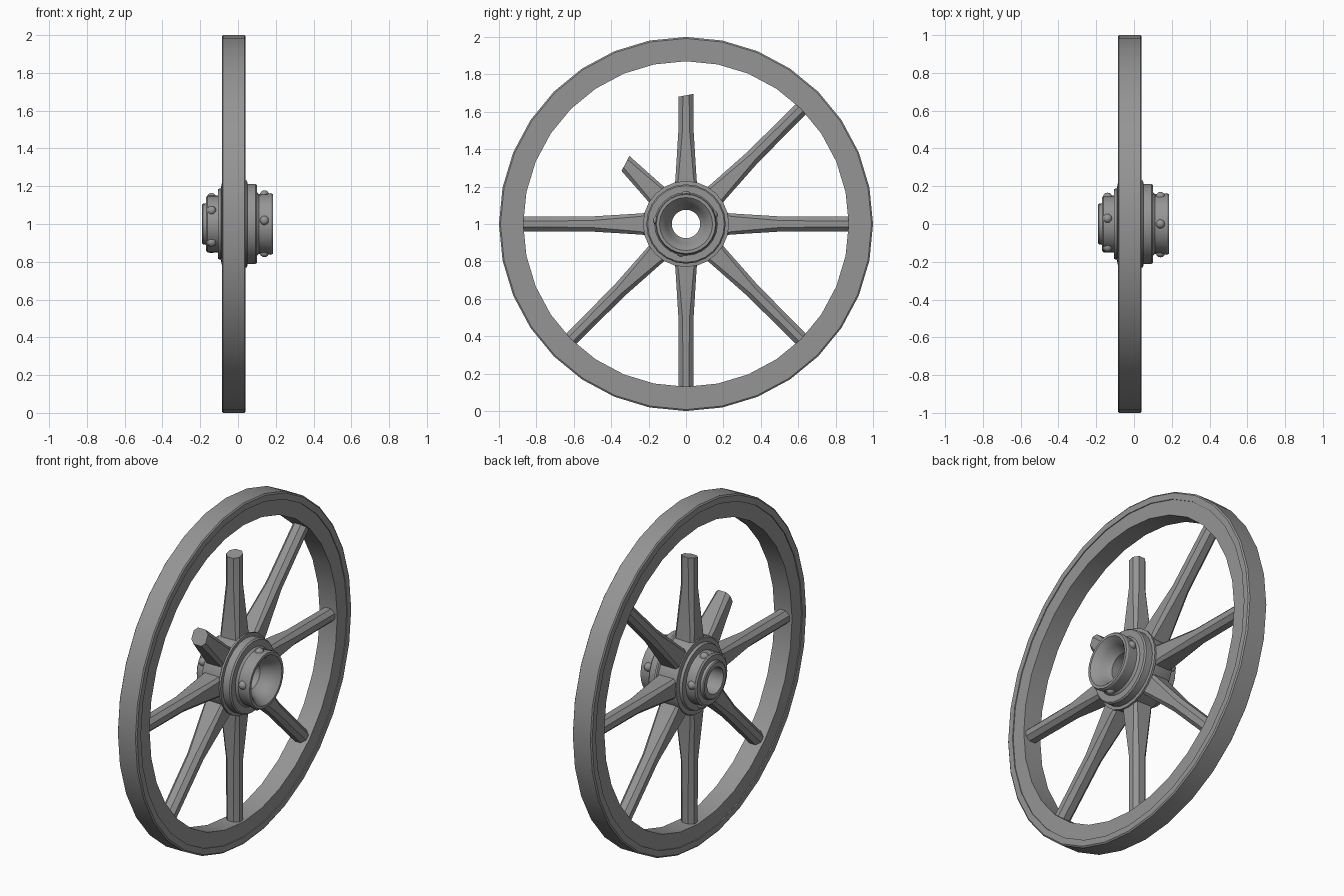
import bpy, bmesh, math
from mathutils import Vector

if "Cube" in bpy.data.objects:
    bpy.data.objects.remove(bpy.data.objects["Cube"])

CX = -0.022   # middle plane of rim and spokes
CZ = 1.0      # axle height

grey = bpy.data.materials.new("weathered grey")
grey.diffuse_color = (0.3, 0.3, 0.3, 1)
grey.use_nodes = True
grey.node_tree.nodes["Principled BSDF"].inputs["Base Color"].default_value = grey.diffuse_color


def finish(bm, name, angle=30):
    bmesh.ops.recalc_face_normals(bm, faces=bm.faces)
    me = bpy.data.meshes.new(name)
    bm.to_mesh(me)
    bm.free()
    me.materials.append(grey)
    ob = bpy.data.objects.new(name, me)
    bpy.context.collection.objects.link(ob)
    bpy.ops.object.select_all(action='DESELECT')
    ob.select_set(True)
    bpy.context.view_layer.objects.active = ob
    bpy.ops.object.shade_smooth_by_angle(angle=math.radians(angle))
    return ob


def lathe(name, profile, sides):
    """Spin a closed (x, radius) profile round the axle."""
    bm = bmesh.new()
    rings = []
    for i in range(sides):
        a = 2 * math.pi * i / sides
        rings.append([bm.verts.new((x, r * math.cos(a), CZ + r * math.sin(a)))
                      for x, r in profile])
    n = len(profile)
    for i in range(sides):
        p, q = rings[i], rings[(i + 1) % sides]
        for j in range(n):
            k = (j + 1) % n
            bm.faces.new((p[j], p[k], q[k], q[j]))
    return finish(bm, name)


def section(hx, ht, cut):
    """Chamfered rectangle: half depth, half width, chamfer."""
    return [(hx, ht - cut), (hx - cut, ht), (cut - hx, ht), (-hx, ht - cut),
            (-hx, cut - ht), (cut - hx, -ht), (hx - cut, -ht), (hx, cut - ht)]


def spoke(name, deg, end, slant=0.0):
    a = math.radians(deg)
    out = Vector((0, math.cos(a), math.sin(a)))
    side = Vector((0, -math.sin(a), math.cos(a)))
    stations = [(0.18, 0.06, 0.062, 0.012), (0.25, 0.06, 0.056, 0.016),
                (0.51, 0.043, 0.04, 0.022), (0.9, 0.042, 0.039, 0.023)]
    # keep stations before the end, interpolate the last one
    used = []
    for s, t in zip(stations, stations[1:]):
        used.append(s)
        if t[0] >= end:
            f = (end - s[0]) / (t[0] - s[0])
            used.append(tuple(u + (v - u) * f for u, v in zip(s, t)))
            break
    bm = bmesh.new()
    rings = []
    for i, (d, hx, ht, cut) in enumerate(used):
        tilt = slant if i == len(used) - 1 else 0
        rings.append([bm.verts.new(Vector((CX + x, 0, CZ)) + out * (d + tilt * t) + side * t)
                      for x, t in section(hx, ht, cut)])
    for p, q in zip(rings, rings[1:]):
        for j in range(8):
            k = (j + 1) % 8
            bm.faces.new((p[j], p[k], q[k], q[j]))
    bm.faces.new(rings[0])
    bm.faces.new(rings[-1])
    finish(bm, name)


def studs(name, x, r, angles):
    bm = bmesh.new()
    for deg in angles:
        a = math.radians(deg)
        vs = bmesh.ops.create_uvsphere(bm, u_segments=12, v_segments=8, radius=0.025)["verts"]
        bmesh.ops.translate(bm, verts=vs, vec=(x, r * math.cos(a), CZ + r * math.sin(a)))
    finish(bm, name, 60)


# Rim with a slightly wider tyre band
lathe("rim", [(-0.079, 0.87), (0.035, 0.87), (0.035, 0.965), (-0.079, 0.965)], 32)
lathe("tyre", [(-0.085, 0.957), (0.04, 0.957), (0.04, 0.992), (0.034, 1.0),
               (-0.079, 1.0), (-0.085, 0.992)], 32)

# Hub with stepped flanges, hollow outer cup and through bore
lathe("hub", [
    (-0.19, 0.076), (-0.19, 0.102), (-0.185, 0.108), (-0.17, 0.11), (-0.17, 0.14),
    (-0.162, 0.15), (-0.105, 0.15), (-0.105, 0.185), (-0.09, 0.19), (-0.087, 0.215),
    (-0.078, 0.22), (0.03, 0.222), (0.036, 0.23), (0.048, 0.23), (0.05, 0.212),
    (0.092, 0.212), (0.1, 0.205), (0.1, 0.168), (0.112, 0.158), (0.175, 0.163),
    (0.185, 0.158), (0.185, 0.142), (0.165, 0.122), (0.14, 0.106), (0.11, 0.092),
    (0.09, 0.076)], 24)

# Spokes: six whole, two broken off
for i in range(8):
    if i == 2:
        spoke("broken_spoke_long", 90, 0.688, -0.19)
    elif i == 3:
        spoke("broken_spoke_short", 135, 0.458, -0.33)
    else:
        spoke("spoke_%d" % i, 45 * i, 0.9)

# Studs round both hub ends
studs("outer_studs", 0.14, 0.153, [90 + 0, 173, 260, 18])
studs("inner_studs", -0.14, 0.142, [78 + 72 * k for k in range(5)])
